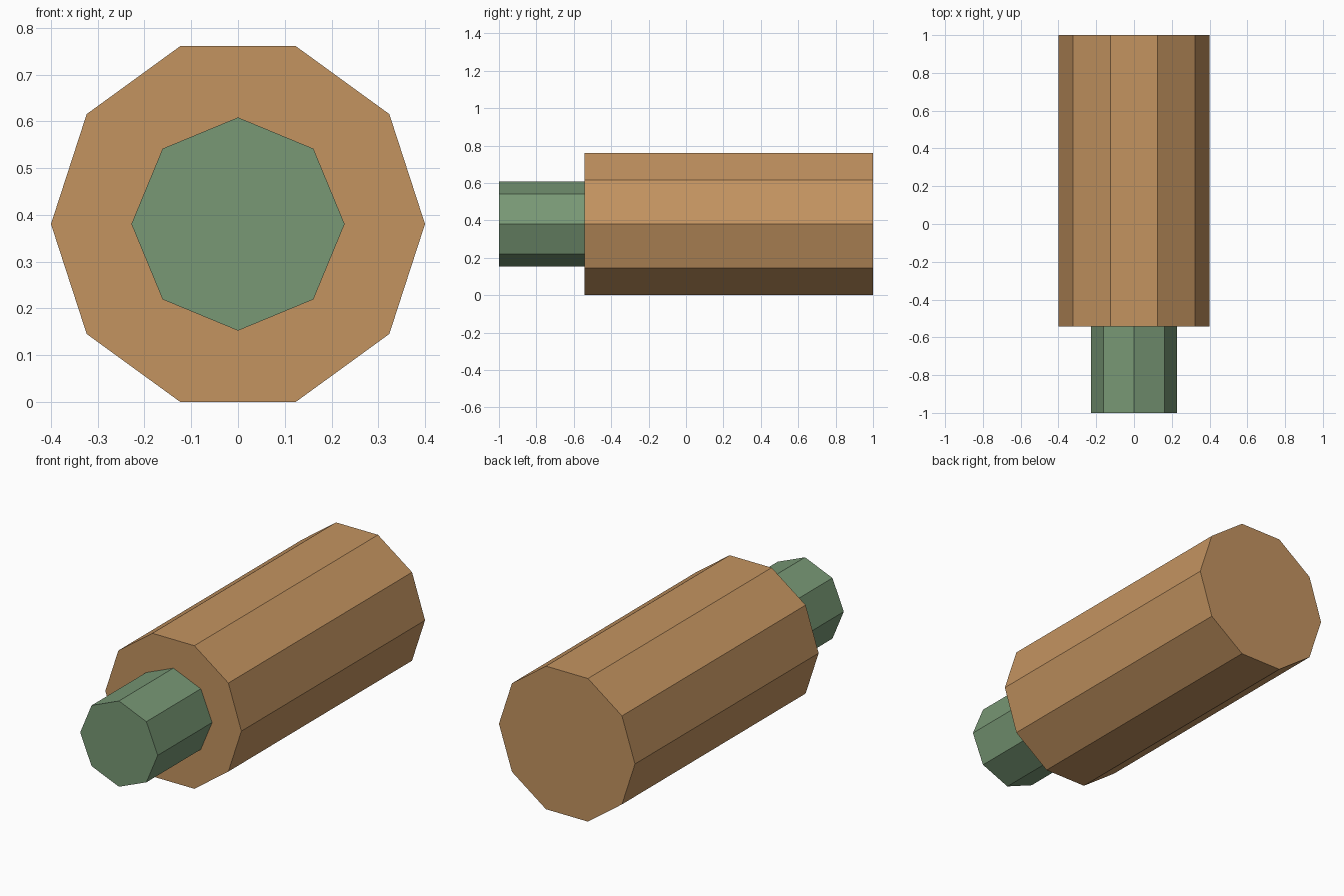
import bpy
import bmesh
from math import cos, sin, pi
from mathutils import Vector

cube = bpy.data.objects.get("Cube")
if cube:
    bpy.data.objects.remove(cube, do_unlink=True)

BODY_RADIUS = 0.4
AXIS_Z = BODY_RADIUS * sin(2 * pi / 5)  # lower flat rests on the ground
STEP_Y = -0.543                         # where the body meets the tip


def make_material(name, color):
    mat = bpy.data.materials.new(name)
    mat.use_nodes = True
    mat.diffuse_color = color
    mat.node_tree.nodes["Principled BSDF"].inputs["Base Color"].default_value = color
    return mat


def make_prism(name, sides, radius, y_front, y_back, mat):
    """Flat-sided prism along y, with corners on the left and right."""
    bm = bmesh.new()
    angles = [2 * pi * i / sides for i in range(sides)]
    ring = [bm.verts.new((radius * cos(a), y_front, AXIS_Z + radius * sin(a)))
            for a in angles]
    cap = bm.faces.new(ring)
    result = bmesh.ops.extrude_face_region(bm, geom=[cap], use_keep_orig=True)
    moved = [v for v in result["geom"] if isinstance(v, bmesh.types.BMVert)]
    bmesh.ops.translate(bm, verts=moved, vec=Vector((0, y_back - y_front, 0)))
    bmesh.ops.recalc_face_normals(bm, faces=bm.faces)
    mesh = bpy.data.meshes.new(name)
    bm.to_mesh(mesh)
    bm.free()
    mesh.materials.append(mat)
    obj = bpy.data.objects.new(name, mesh)
    bpy.context.collection.objects.link(obj)
    return obj


tan = make_material("tan_brown", (0.55, 0.295, 0.118, 1))
green = make_material("sage_green", (0.188, 0.314, 0.178, 1))

# Ten-sided main body and the narrower eight-sided tip in front
make_prism("body", 10, BODY_RADIUS, STEP_Y, 1.0, tan)
make_prism("front_tip", 8, 0.228, -1.0, STEP_Y, green)
